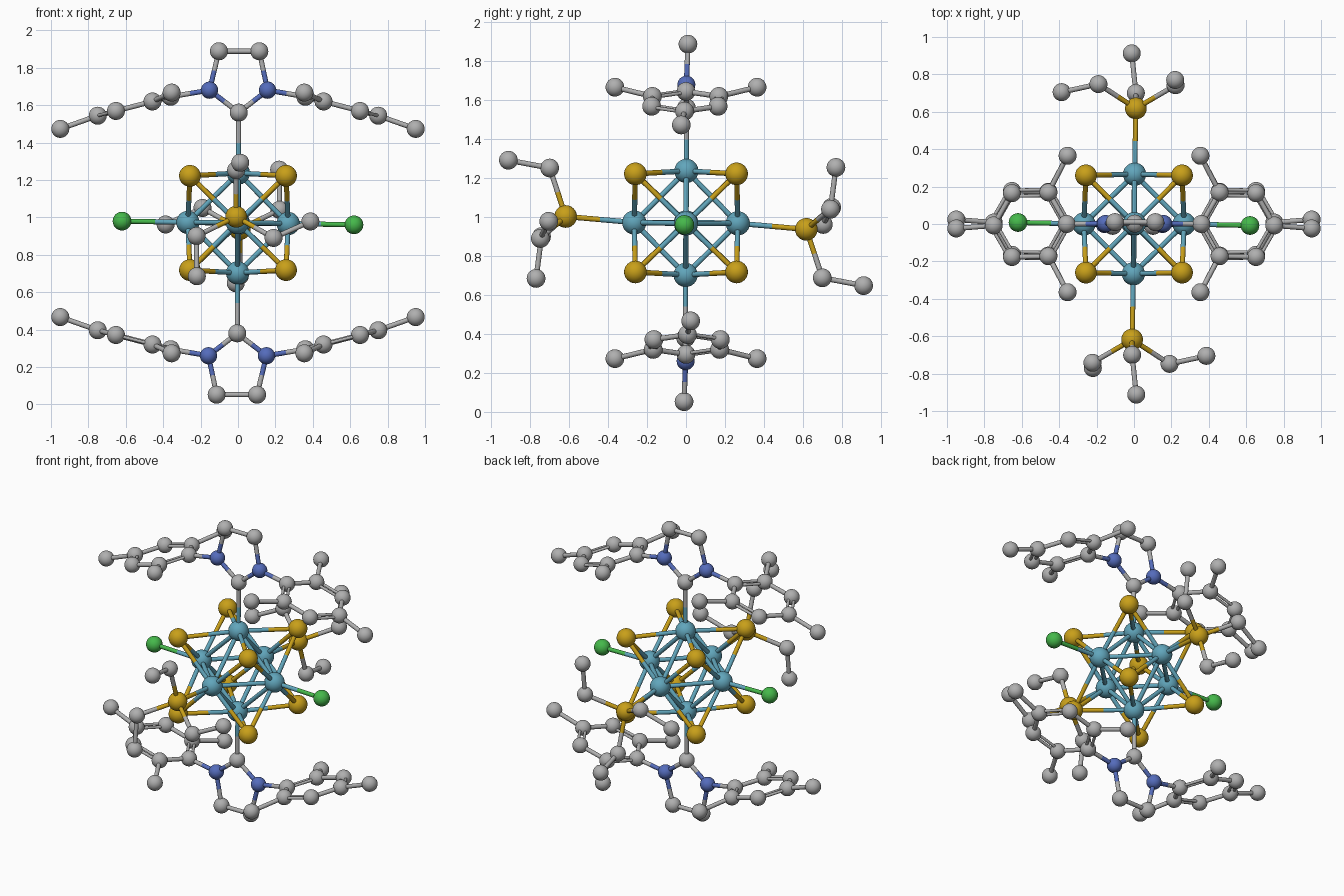
import bpy
import bmesh
from math import cos, sin, radians
from mathutils import Vector

if "Cube" in bpy.data.objects:
    bpy.data.objects.remove(bpy.data.objects["Cube"], do_unlink=True)

MID_Z = 0.97          # centre of point symmetry
STICK = 0.0135        # single stick radius
THIN = 0.009          # radius of each stick in a double link
GAP = 0.016           # half spacing of a double link

# kind: (ball radius, linear colour)
KINDS = {
    "grey": (0.048, (0.43, 0.43, 0.43)),
    "indigo": (0.046, (0.09, 0.15, 0.50)),
    "gold": (0.058, (0.58, 0.35, 0.01)),
    "teal": (0.062, (0.12, 0.38, 0.50)),
    "green": (0.050, (0.06, 0.48, 0.07)),
}


def make_mesh(name, mat, ball):
    bm = bmesh.new()
    if ball:
        bmesh.ops.create_uvsphere(bm, u_segments=28, v_segments=16, radius=1)
    else:
        bmesh.ops.create_cone(bm, segments=16, radius1=1, radius2=1, depth=1, cap_ends=False)
    for f in bm.faces:
        f.smooth = True
    me = bpy.data.meshes.new(name)
    bm.to_mesh(me)
    bm.free()
    me.materials.append(mat)
    return me


balls, sticks = {}, {}
for kind, (radius, rgb) in KINDS.items():
    mat = bpy.data.materials.new(kind)
    mat.use_nodes = True
    mat.diffuse_color = (*rgb, 1)
    bsdf = mat.node_tree.nodes["Principled BSDF"]
    bsdf.inputs["Base Color"].default_value = (*rgb, 1)
    bsdf.inputs["Roughness"].default_value = 0.5
    balls[kind] = make_mesh(kind + "_ball", mat, True)
    sticks[kind] = make_mesh(kind + "_stick", mat, False)


def place(name, mesh, loc, scale, rot=None):
    ob = bpy.data.objects.new(name, mesh)
    ob.location = loc
    ob.scale = scale
    if rot:
        ob.rotation_mode = 'QUATERNION'
        ob.rotation_quaternion = rot
    bpy.context.collection.objects.link(ob)


def stick(a, b, kind, radius):
    d = b - a
    place(kind + "_stick", sticks[kind], (a + b) / 2, (radius, radius, d.length),
          d.to_track_quat('Z', 'Y'))


# each atom: (part name, kind, position, ring id, ring step)
atoms = []


def add(name, kind, x, y, z, ring=None, step=0):
    atoms.append((name, kind, Vector((x, y, z)), ring, step))


# cluster core: half of the octahedron and the top of the cube
add("core_ball", "teal", 0.002, 0.002, 1.237)
add("core_ball", "teal", 0.268, 0, 0.967)
add("core_ball", "teal", -0.003, -0.266, 0.972)
for sx in (-1, 1):
    for sy in (-1, 1):
        add("corner_ball", "gold", sx * 0.257, sy * 0.26, 1.222)
add("side_ball", "green", 0.62, -0.008, 0.96)

# front arm with three short chains
add("arm_ball", "gold", -0.01, -0.618, 1.003)
for chain in (((-0.01, -0.70, 1.252), (0.012, -0.912, 1.292)),
              ((-0.222, -0.742, 0.90), (-0.22, -0.77, 0.685)),
              ((0.19, -0.748, 0.89), (0.387, -0.705, 0.978))):
    for p in chain:
        add("chain_ball", "grey", *p)

# upper five-sided ring
add("link_ball", "grey", 0.004, 0.002, 1.56)
for sx in (-1, 1):
    add("ring_ball", "indigo", sx * 0.155 + 0.003, 0.002, 1.68)
    add("ring_ball", "grey", sx * 0.108 + 0.006, 0.01, 1.888)

# upper six-sided side rings, drooping outward
for sx in (-1, 1):
    for k in range(6):
        a = radians(60 * k)
        x = 0.555 - 0.195 * cos(a)
        drift = -0.02 * (x - 0.36)
        add("side_ring_ball", "grey", sx * x, 0.197 * sin(a) + drift,
            1.645 - 0.26 * (x - 0.36), sx, k)
    for sy in (-1, 1):
        add("side_ring_tip", "grey", sx * 0.355, sy * 0.365, 1.667)
    add("side_ring_tip", "grey", sx * 0.95, -0.024, 1.473)

# the other half, by point symmetry
for name, kind, p, ring, step in list(atoms):
    atoms.append((name, kind, Vector((-p.x, -p.y, 2 * MID_Z - p.z)),
                  ring and ring * 10, step))

for name, kind, p, ring, step in atoms:
    r = KINDS[kind][0]
    place(name, balls[kind], p, (r, r, r))


def reach(k1, k2):
    """Longest link allowed between two kinds of ball."""
    pair = {k1, k2}
    if "teal" in pair:
        return 0.41
    if pair == {"gold", "grey"}:
        return 0.3
    return 0.25 if pair <= {"grey", "indigo"} else 0


# sticks join near balls, each half in the colour of its ball
ring_mid = {}
for _, _, p, ring, _ in atoms:
    if ring:
        ring_mid[ring] = ring_mid.get(ring, Vector()) + p / 6

for i, (_, k1, p, r1, s1) in enumerate(atoms):
    for _, k2, q, r2, s2 in atoms[i + 1:]:
        if (p - q).length > reach(k1, k2):
            continue
        mid = (p + q) / 2
        double = r1 and r1 == r2 and {s1, s2} in ({1, 2}, {3, 4}, {5, 0})
        if double:
            side = (ring_mid[r1] - mid).normalized() * GAP
            shifts, radius = (side, -side), THIN
        else:
            shifts, radius = (Vector(),), STICK
        for s in shifts:
            stick(p + s, mid + s, k1, radius)
            stick(mid + s, q + s, k2, radius)
